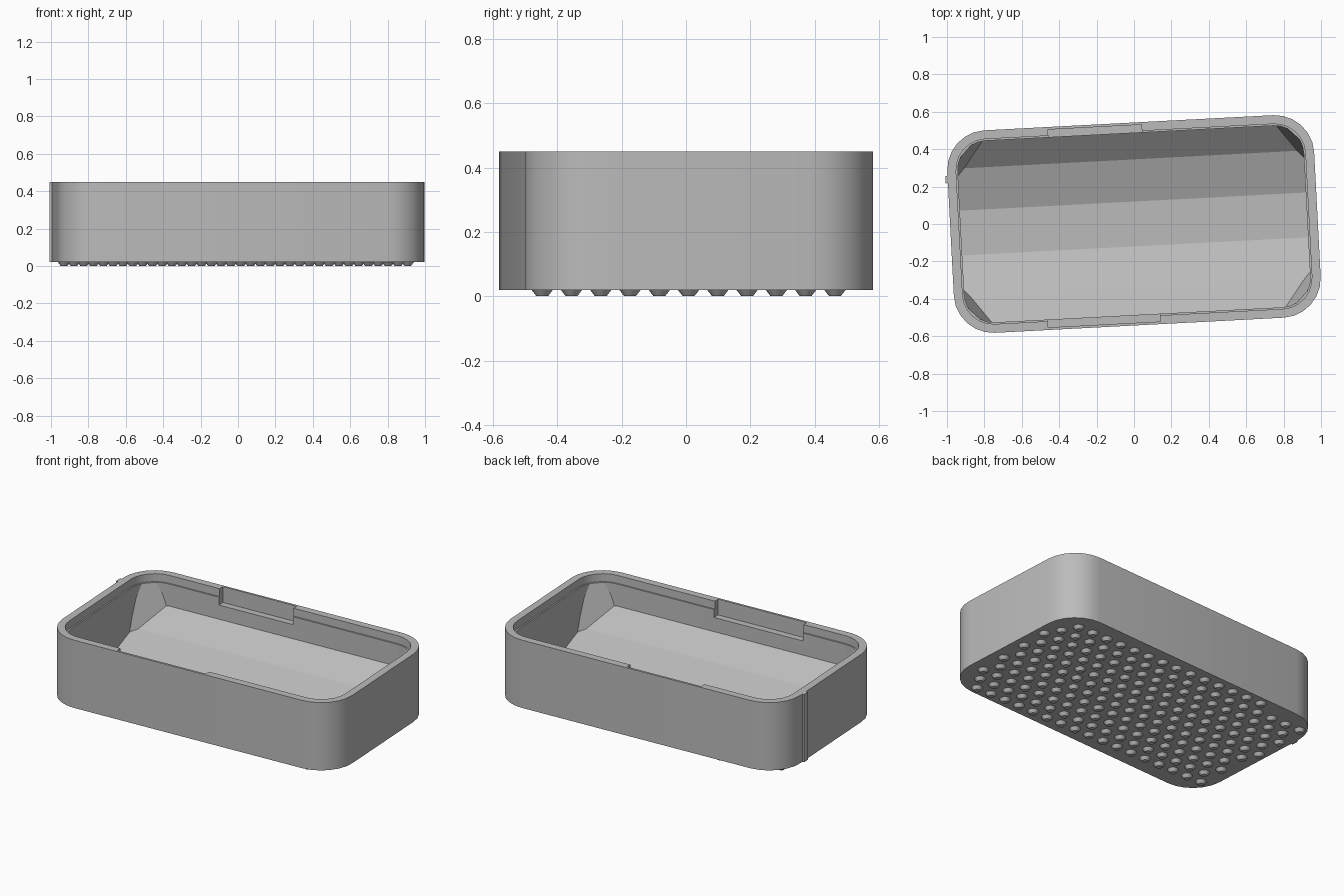
import bpy, bmesh, math
from mathutils import Matrix, Vector

if "Cube" in bpy.data.objects:
    bpy.data.objects.remove(bpy.data.objects["Cube"], do_unlink=True)

HX, HY, R = 0.982, 0.542, 0.21      # tray half length, half width, corner radius
BASE, TOP, WALL = 0.02, 0.45, 0.05
TURN = Matrix.Rotation(math.radians(3), 4, 'Z')

grey = bpy.data.materials.new("grey_plastic")
grey.use_nodes = True
colour = (0.5, 0.5, 0.5, 1)
grey.diffuse_color = colour
grey.node_tree.nodes["Principled BSDF"].inputs["Base Color"].default_value = colour


def make_object(name, bm):
    bmesh.ops.recalc_face_normals(bm, faces=bm.faces)
    mesh = bpy.data.meshes.new(name)
    bm.to_mesh(mesh)
    bm.free()
    mesh.materials.append(grey)
    ob = bpy.data.objects.new(name, mesh)
    bpy.context.collection.objects.link(ob)
    return ob


def extrude(points, offset):
    """Closed prism from a ring of 3D points."""
    bm = bmesh.new()
    face = bm.faces.new([bm.verts.new(p) for p in points])
    new = bmesh.ops.extrude_face_region(bm, geom=[face])["geom"]
    verts = [g for g in new if isinstance(g, bmesh.types.BMVert)]
    bmesh.ops.translate(bm, verts=verts, vec=offset)
    return bm


def rounded_prism(inset, z0, z1, steps=6):
    r, points = R - inset, []
    for i, (sx, sy) in enumerate(((1, 1), (-1, 1), (-1, -1), (1, -1))):
        for k in range(steps + 1):
            a = math.pi / 2 * (i + k / steps)
            points.append((sx * (HX - R) + r * math.cos(a),
                           sy * (HY - R) + r * math.sin(a), z0))
    return extrude(points, (0, 0, z1 - z0))


def box(x0, x1, y0, y1, z0, z1):
    return extrude([(x0, y0, z0), (x1, y0, z0), (x1, y1, z0), (x0, y1, z0)],
                   (0, 0, z1 - z0))


def boolean(ob, cutter, operation):
    mod = ob.modifiers.new(operation, 'BOOLEAN')
    mod.operation, mod.object, mod.solver = operation, cutter, 'EXACT'
    cutter.hide_render = True
    bpy.context.view_layer.objects.active = ob
    bpy.ops.object.modifier_apply(modifier=mod.name)
    bpy.data.objects.remove(cutter, do_unlink=True)


def smooth(ob, degrees):
    bpy.ops.object.select_all(action='DESELECT')
    ob.select_set(True)
    bpy.context.view_layer.objects.active = ob
    bpy.ops.object.shade_smooth_by_angle(angle=math.radians(degrees))


# Hollow: rounded pocket with sloping corners and a faceted trough floor
bm = rounded_prism(WALL + 0.006, 0.04, 0.6)
for sx in (-1, 1):
    for sy in (-1, 1):
        bmesh.ops.bisect_plane(
            bm, geom=bm.verts[:] + bm.edges[:] + bm.faces[:], dist=1e-5,
            plane_co=(sx * 0.775, sy * 0.5, 0.27),
            plane_no=Vector((sx, sy, -0.3)).normalized(), clear_outer=True)
        bmesh.ops.holes_fill(bm, edges=[e for e in bm.edges if e.is_boundary])
hollow = make_object("hollow_cutter", bm)

radius, floor = 0.69, 0.06
middle = floor + radius * math.cos(math.radians(10))
arc = [math.radians(d) for d in range(-70, 71, 20)]
trough = [(-1, radius * math.sin(a), middle - radius * math.cos(a)) for a in arc]
boolean(hollow, make_object("trough_cutter", extrude(trough, (2, 0, 0))), 'INTERSECT')

# Tray body with the hollow, lid ledge and two latch recesses cut out
tray = make_object("tray_body", rounded_prism(0, BASE, TOP))
boolean(tray, hollow, 'DIFFERENCE')
boolean(tray, make_object("ledge_cutter", rounded_prism(WALL - 0.003, 0.40, 0.6)), 'DIFFERENCE')
for x0, x1, side in ((-0.433, 0.068, 1), (-0.488, 0.113, -1)):
    ys = sorted((side * (HY - 0.08), side * (HY - 0.014)))
    boolean(tray, make_object("latch_cutter", box(x0, x1, *ys, 0.35, 0.6)), 'DIFFERENCE')

# Small upright rib on the right end, beside the back corner
boolean(tray, make_object("end_rib", box(-HX - 0.012, -HX + 0.02, 0.27, 0.31, BASE, TOP)), 'UNION')
tray.data.transform(TURN)
smooth(tray, 17)

# Staggered rows of tapered grip studs under the base
studs = bmesh.new()
pitch, row_gap = 0.105, 0.091
back_turn = TURN.inverted()
for row in range(-5, 6):
    for col in range(-10, 11):
        spot = Vector(((col + 0.5 * (row % 2)) * pitch + 0.015, row * row_gap + 0.008, 0))
        local = back_turn @ spot
        dx = max(abs(local.x) - (HX - R), 0)
        dy = max(abs(local.y) - (HY - R), 0)
        if math.hypot(dx, dy) < R - 0.045:
            bmesh.ops.create_cone(
                studs, cap_ends=True, segments=14, radius1=0.018, radius2=0.035,
                depth=BASE + 0.002,
                matrix=Matrix.Translation(spot + Vector((0, 0, BASE / 2 + 0.001))))
smooth(make_object("grip_studs", studs), 30)
